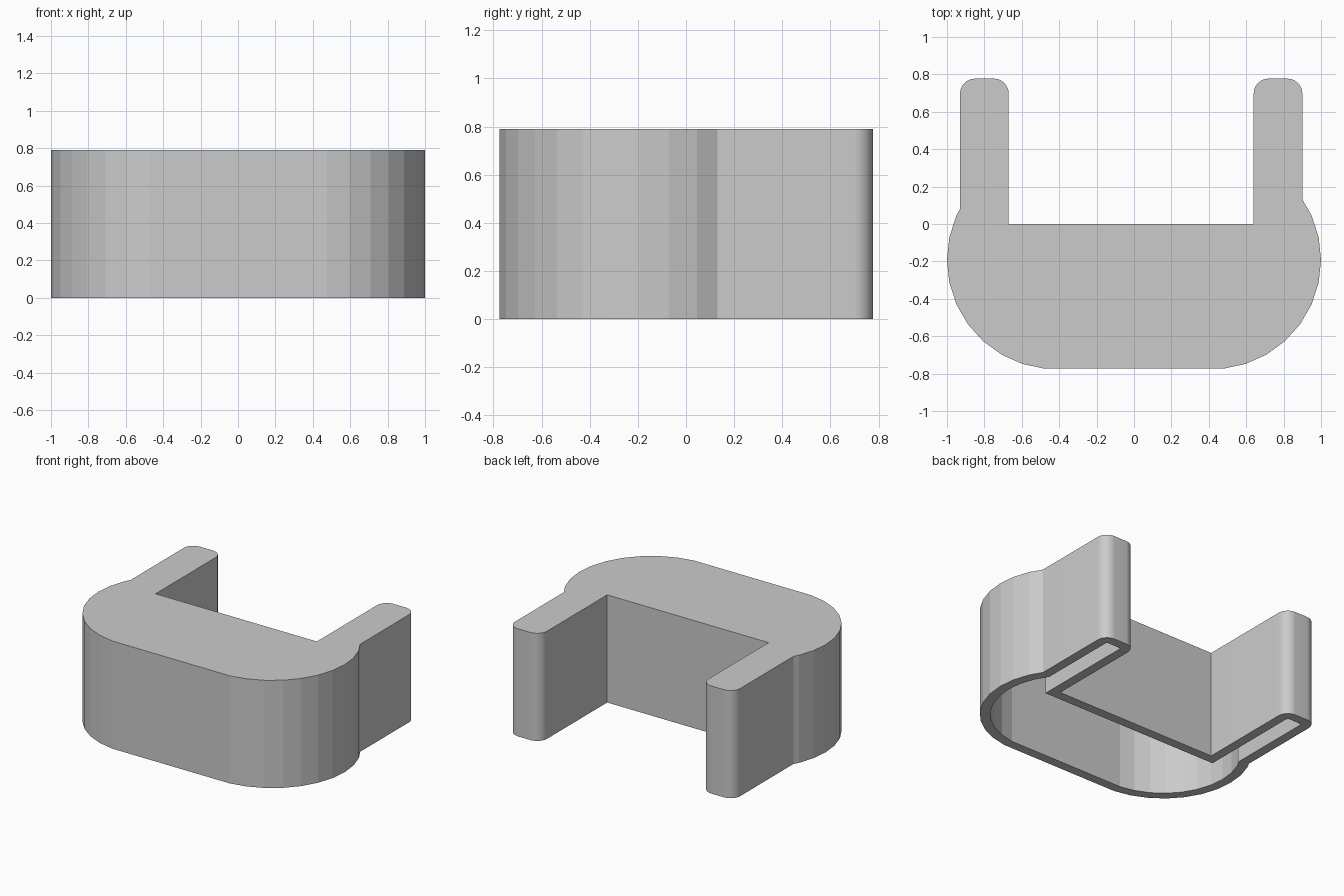
import bpy, bmesh
from math import radians, sin, cos
from mathutils import Vector

if "Cube" in bpy.data.objects:
    bpy.data.objects.remove(bpy.data.objects["Cube"])

HEIGHT, WALL = 0.79, 0.07


def arc(cx, cy, r, start, end, steps):
    angles = [radians(start + (end - start) * i / steps) for i in range(steps + 1)]
    return [Vector((cx + r * cos(a), cy + r * sin(a))) for a in angles]


def arm_tip(left, right, end=0.777, r=0.08):
    return arc(right - r, end - r, r, 0, 90, 12) + arc(left + r, end - r, r, 90, 180, 12)


def inset(points, d):
    # Mitred inward offset of a counter-clockwise outline
    result = []
    for i, p in enumerate(points):
        e1 = (p - points[i - 1]).normalized()
        e2 = (points[(i + 1) % len(points)] - p).normalized()
        n1, n2 = Vector((-e1.y, e1.x)), Vector((-e2.y, e2.x))
        result.append(p + (n1 + n2) * d / (1 + n1.dot(n2)))
    return result


# Outline: rounded body with two arms reaching to the back
outline = (
    arc(0.415, -0.192, 0.585, -84, 24, 9)
    + [Vector((0.90, 0.131))]
    + arm_tip(0.64, 0.90)
    + [Vector((0.64, 0)), Vector((-0.67, 0))]
    + arm_tip(-0.93, -0.67)
    + [Vector((-0.93, 0.08))]
    + arc(-0.415, -0.192, 0.585, 156, 264, 9)
)
cavity = inset(outline, WALL)

# Hollow shell, closed on top and open underneath
bm = bmesh.new()


def ring(points, z):
    return [bm.verts.new((p.x, p.y, z)) for p in points]


def bridge(a, b):
    for i in range(len(a)):
        j = (i + 1) % len(a)
        bm.faces.new((a[i], a[j], b[j], b[i]))


rings = [ring(outline, HEIGHT), ring(outline, 0),
         ring(cavity, 0), ring(cavity, HEIGHT - WALL)]
for a, b in zip(rings, rings[1:]):
    bridge(a, b)
bm.faces.new(rings[0])
bm.faces.new(rings[-1])
bmesh.ops.recalc_face_normals(bm, faces=bm.faces)

mesh = bpy.data.meshes.new("hollow_clip")
bm.to_mesh(mesh)
bm.free()
clip = bpy.data.objects.new("hollow_clip", mesh)
bpy.context.collection.objects.link(clip)

# Smooth arm tips, faceted body curve
bpy.context.view_layer.objects.active = clip
clip.select_set(True)
bpy.ops.object.shade_smooth_by_angle(angle=radians(9))
